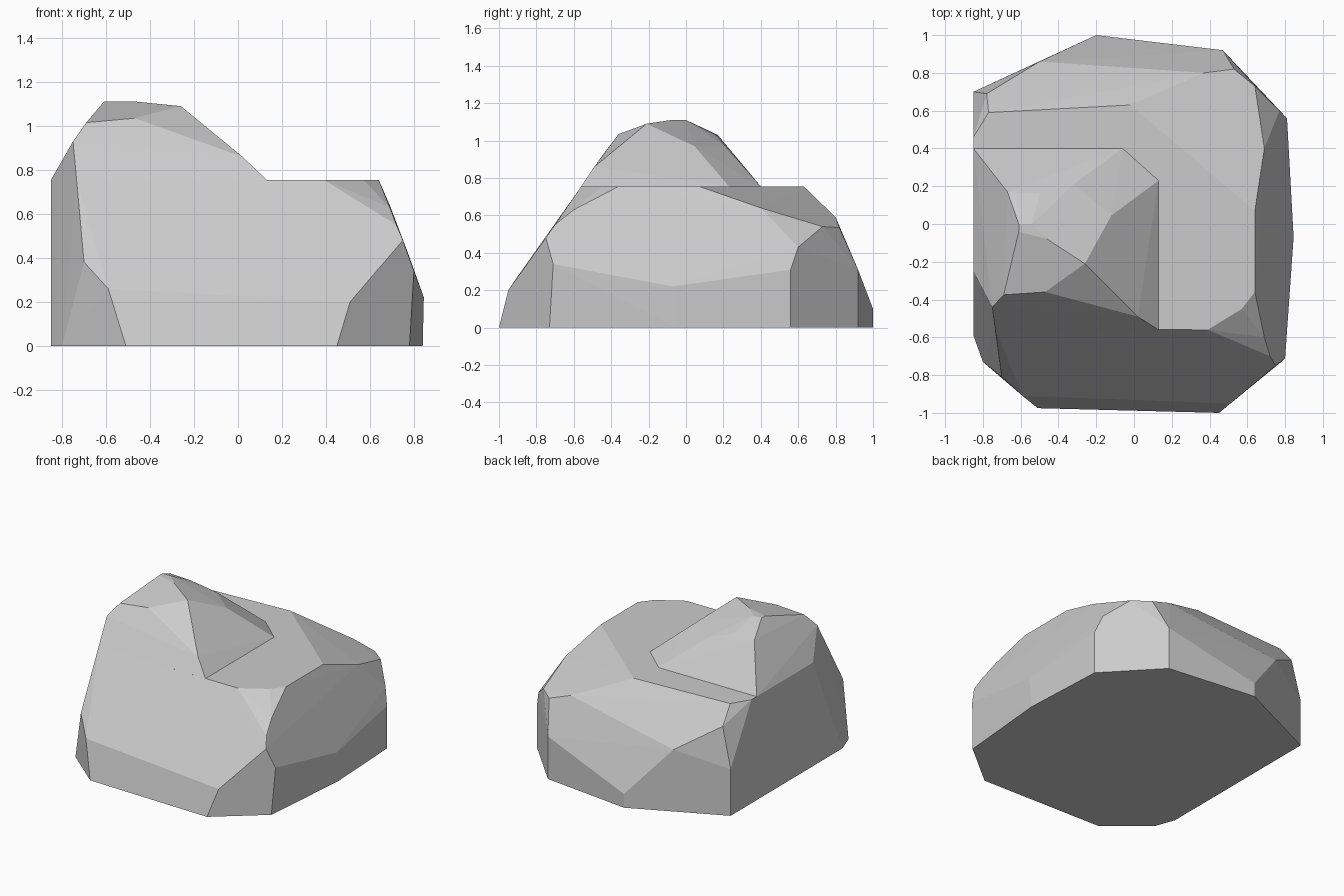
import bpy, bmesh

if "Cube" in bpy.data.objects:
    bpy.data.objects.remove(bpy.data.objects["Cube"])


def hull(name, points):
    """Faceted convex stone from its corner points."""
    bm = bmesh.new()
    for p in points:
        bm.verts.new(p)
    res = bmesh.ops.convex_hull(bm, input=bm.verts[:])
    loose = [v for v in bm.verts if not v.link_faces]
    bmesh.ops.delete(bm, geom=loose, context='VERTS')
    bmesh.ops.dissolve_limit(bm, angle_limit=0.02, verts=bm.verts[:], edges=bm.edges[:])
    bmesh.ops.recalc_face_normals(bm, faces=bm.faces[:])
    mesh = bpy.data.meshes.new(name)
    bm.to_mesh(mesh)
    bm.free()
    ob = bpy.data.objects.new(name, mesh)
    bpy.context.collection.objects.link(ob)
    return ob


T = 0.755  # height of the flat ledge

# Footprint on the ground
foot = [(x, y, 0) for x, y in [
    (-.85, .70), (-.2, 1), (.47, .92), (.81, .56), (.84, -.05), (.78, -.73),
    (.45, -1), (-.51, -.975), (-.8, -.73), (-.85, -.59)]]
# Ledge outline
ledge = [(x, y, T) for x, y in [
    (-.734, -.558), (.39, -.56), (.57, -.45), (.64, -.36), (.64, .07),
    (-.02, .63), (-.77, .59), (-.85, .46), (-.85, -.25)]]
# Corners of the sloping sides
sides = [(.69, -.6, .63), (.72, -.7, .55), (.75, -.75, .48), (.80, -.71, .34),
         (.845, -.07, .22), (.81, .56, .31), (.77, .6, .43), (.64, .73, .54),
         (.69, .4, .64), (.53, .82, .535), (.37, .8, .59), (.47, .92, .31),
         (-.2, 1, .1), (-.5, .86, .45), (-.78, .69, .63), (-.85, .7, .34),
         (.51, -.95, .2), (-.59, -.91, .26), (-.7, -.81, .38)]
rock = hull("rock_base", foot + ledge + sides)

# Raised peak, with a root buried inside the base
rim = [(x, y, T) for x, y in [
    (-.85, -.25), (-.85, .4), (-.06, .4), (.13, .23), (.13, -.56), (-.734, -.558)]]
crown = [(-.75, -.44, .93), (-.69, -.375, 1.015), (-.47, -.36, 1.035),
         (-.26, -.21, 1.09), (-.61, -.04, 1.11), (-.61, 0, 1.11),
         (-.46, -.08, 1.11), (-.54, 0, 1.11), (-.67, .17, 1.03),
         (-.5, .16, 1.03), (-.32, .21, .97), (-.12, .045, .97), (.02, -.49, .86)]
root = [(x, y, .6) for x in (-.65, 0) for y in (-.4, .25)]
peak = hull("rock_peak", rim + crown + root)

# Fuse the two stones
mod = rock.modifiers.new("fuse", 'BOOLEAN')
mod.operation = 'UNION'
mod.solver = 'EXACT'
mod.object = peak
peak.hide_render = True
peak.hide_set(True)
